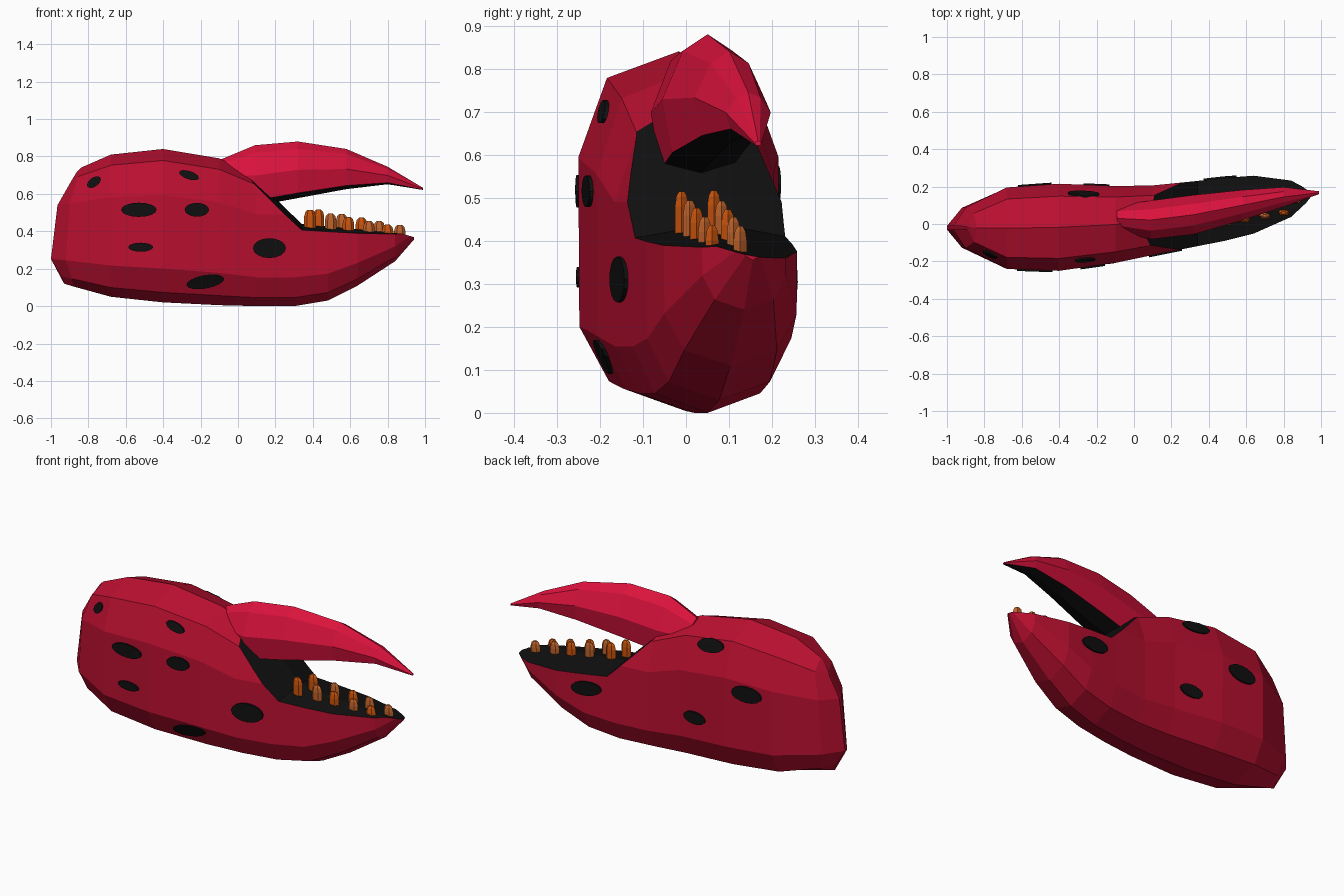
import bpy, bmesh, math
from mathutils import Vector
from mathutils.bvhtree import BVHTree

if "Cube" in bpy.data.objects:
    bpy.data.objects.remove(bpy.data.objects["Cube"])


def material(name, rgb):
    m = bpy.data.materials.new(name)
    m.diffuse_color = (*rgb, 1)
    m.use_nodes = True
    m.node_tree.nodes["Principled BSDF"].inputs["Base Color"].default_value = m.diffuse_color
    return m


RED = material("shell red", (0.50, 0.005, 0.030))
BRIGHT = material("finger red", (0.70, 0.006, 0.045))
BLACK = material("black", (0.005, 0.005, 0.005))
ORANGE = material("tooth orange", (0.60, 0.09, 0.004))
TAN = material("tooth light orange", (0.52, 0.125, 0.024))


def make(name, bm, *mats):
    bmesh.ops.recalc_face_normals(bm, faces=bm.faces)
    me = bpy.data.meshes.new(name)
    bm.to_mesh(me)
    bm.free()
    ob = bpy.data.objects.new(name, me)
    bpy.context.collection.objects.link(ob)
    for m in mats:
        me.materials.append(m)
    return ob


def loft(rings, dark=()):
    """Skin closed rings with end caps; strips listed in dark get slot 1."""
    bm = bmesh.new()
    vs = [[bm.verts.new(p) for p in r] for r in rings]
    n = len(vs[0])
    for a, b in zip(vs, vs[1:]):
        for i in range(n):
            f = bm.faces.new((a[i], a[(i + 1) % n], b[(i + 1) % n], b[i]))
            f.material_index = int(i in dark)
    bm.faces.new(vs[0])
    bm.faces.new(vs[-1])
    return bm


# Palm with fixed lower finger: x, lean, front y, back y, bottom z, top z
PALM = [(-1.0, .14, -.03, -.01, .12, .72), (-.92, .08, -.13, .09, .105, .74),
        (-.68, 0, -.245, .20, .05, .81), (-.40, 0, -.255, .22, .02, .84),
        (-.10, 0, -.212, .207, .005, .79), (.10, 0, -.17, .21, .0, .70),
        (.30, 0, -.13, .23, .0, .70), (.48, 0, -.095, .25, .03, .68),
        (.64, 0, -.055, .262, .11, .66), (.84, 0, .035, .235, .24, .60),
        (.94, 0, .13, .18, .355, .50)]
# Cross-section levels: width fraction, height fraction, lean fraction
LEVELS = [(0, 0, .5), (.68, .065, .4), (.97, .22, 0), (.98, .70, .25),
          (.70, .925, .8), (0, 1, 1)]


def palm_ring(x, lean, yf, yb, zb, zt):
    yc, h = (yf + yb) / 2, (yb - yf) / 2
    side = [(w, f, k) for w, f, k in LEVELS]
    loop = [(-w, f, k) for w, f, k in side] + side[-2:0:-1]
    return [(x + lean * k, yc + w * h, zb + f * (zt - zb)) for w, f, k in loop]


palm = make("palm", loft([palm_ring(*s) for s in PALM]), RED, BLACK)

# Mouth notch cut out of the palm, leaving black faces with a slight ridge
MOUTH = [(.02, .72), (.34, .41), (1.2, .325), (1.2, 1.2), (-.02, 1.2)]
bm = loft([[(x, y, z + (d if z < 1 else 0)) for x, z in MOUTH]
           for y, d in ((-.5, -.07), (.07, .03), (.5, -.05))])
for f in bm.faces:
    f.material_index = 1
cutter = make("mouth_cutter", bm, RED, BLACK)
cutter.hide_render = True
mod = palm.modifiers.new("mouth", 'BOOLEAN')
mod.operation, mod.solver, mod.object = 'DIFFERENCE', 'EXACT', cutter
bpy.context.view_layer.objects.active = palm
bpy.ops.object.modifier_apply(modifier=mod.name)
bpy.data.objects.remove(cutter)

# Movable upper finger: x, front y, back y, top z, lower edge z
FINGER = [(-.09, -.04, .10, .785, .62), (.09, -.082, .125, .86, .565),
          (.32, -.055, .155, .88, .605), (.58, .02, .182, .84, .645),
          (.80, .092, .197, .745, .66), (.99, .16, .175, .632, .622)]


def finger_ring(x, yf, yb, zt, ze):
    yc, h, H = (yf + yb) / 2, (yb - yf) / 2, zt - ze
    right = [(.55, zt - .14 * H), (1, zt - .55 * H), (.78, ze)]
    loop = [(0, zt)] + right + [(0, ze - .1 * H)] + [(-w, z) for w, z in right[::-1]]
    return [(x, yc + w * h, z) for w, z in loop]


make("upper_finger", loft([finger_ring(*s) for s in FINGER], dark=(3, 4)),
     BRIGHT, BLACK)


# Teeth in two rows along the lower finger
def tooth(name, x, y, top, mat):
    rings = [[(x + .031 * s * math.cos(a * math.pi / 3),
               y + .018 * s * math.sin(a * math.pi / 3), top - d) for a in range(6)]
             for d, s in ((.11, 1), (.035, 1), (.012, .8), (0, .4))]
    make(name, loft(rings), mat)


for i, x in enumerate((.385, .495, .59, .70, .80)):
    tooth(f"front_tooth_{i + 1}", x, -.01 + .17 * (x - .385),
          .515 - .19 * (x - .385), (ORANGE, TAN)[i % 2])
for i, x in enumerate((.43, .555, .66, .755, .865)):
    tooth(f"back_tooth_{i + 1}", x, .065 + .14 * (x - .43),
          .525 - .19 * (x - .385), (ORANGE, TAN)[(i + i // 4) % 2])

# Black spots: thin patches laid on the shell (side, x, z, radii, tilt)
SPOTS = [(-1, -.77, .663, .042, .024, 35), (-1, -.262, .70, .055, .022, -18),
         (-1, -.53, .515, .095, .038, 0), (-1, -.22, .515, .065, .037, 0),
         (-1, -.52, .315, .066, .024, 0), (-1, .168, .31, .088, .053, 0),
         (-1, -.175, .13, .102, .036, 10),
         (1, -.53, .53, .09, .045, 0), (1, -.27, .725, .085, .035, -8),
         (1, -.20, .31, .07, .035, 0), (1, .46, .316, .09, .04, -8)]
bm = bmesh.new()
bm.from_mesh(palm.data)
tree = BVHTree.FromBMesh(bm)
bm.free()
N = 16
for i, (side, cx, cz, rx, rz, tilt) in enumerate(SPOTS):
    t = math.radians(tilt)
    bm = bmesh.new()

    def drop(r, k):
        u = r * rx * math.cos(k * math.tau / N)
        w = r * rz * math.sin(k * math.tau / N)
        x = cx + u * math.cos(t) - w * math.sin(t)
        z = cz + u * math.sin(t) + w * math.cos(t)
        p, n, _, _ = tree.ray_cast(Vector((x, side, z)), Vector((0, -side, 0)))
        p = p if p else Vector((x, side * .2, z))
        return bm.verts.new((p.x, p.y + side * .009, p.z))

    mid = drop(0, 0)
    rings = [[drop(r, k) for k in range(N)] for r in (.35, .7, 1)]
    for k in range(N):
        j = (k + 1) % N
        bm.faces.new((mid, rings[0][k], rings[0][j]))
        for a, b in zip(rings, rings[1:]):
            bm.faces.new((a[k], b[k], b[j], a[j]))
    # rim down to the shell
    rim = [bm.verts.new((v.co.x, v.co.y - side * .009, v.co.z)) for v in rings[-1]]
    for k in range(N):
        j = (k + 1) % N
        bm.faces.new((rings[-1][k], rim[k], rim[j], rings[-1][j]))
    make(f"{'front' if side < 0 else 'back'}_spot_{i + 1}", bm, BLACK)
